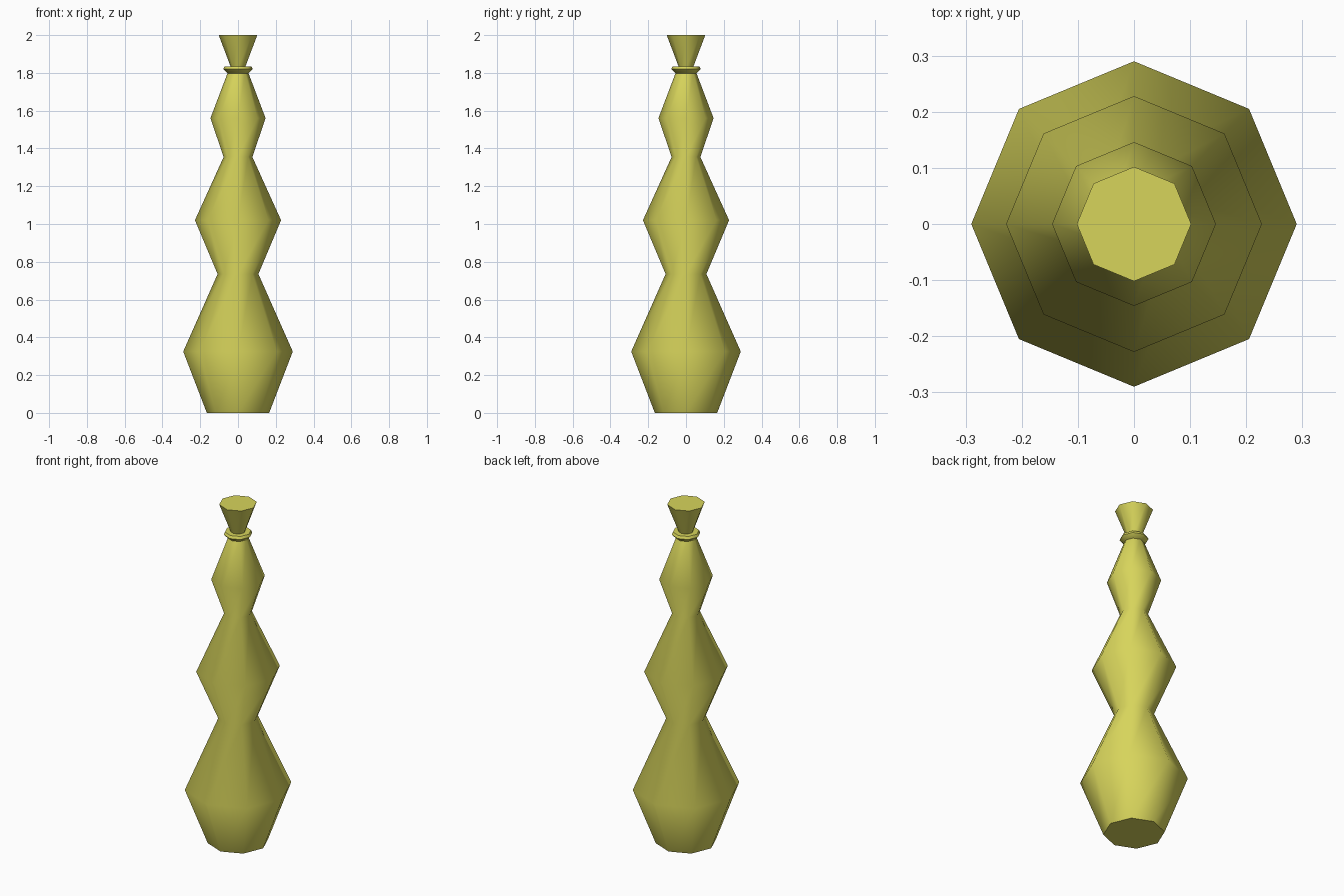
import bpy, bmesh, math

cube = bpy.data.objects.get("Cube")
if cube:
    bpy.data.objects.remove(cube, do_unlink=True)

SIDES = 8

# Olive-yellow glass
glass = bpy.data.materials.new("olive_yellow")
glass.use_nodes = True
colour = (0.68, 0.66, 0.105, 1)
glass.diffuse_color = colour
bsdf = glass.node_tree.nodes["Principled BSDF"]
bsdf.inputs["Base Color"].default_value = colour


def lathe(name, profile):
    """Turn (radius, height) points into a capped eight-sided solid."""
    bm = bmesh.new()
    rings = []
    for r, z in profile:
        angles = [2 * math.pi * i / SIDES for i in range(SIDES)]
        rings.append([bm.verts.new((r * math.cos(a), r * math.sin(a), z)) for a in angles])
    for low, high in zip(rings, rings[1:]):
        for i in range(SIDES):
            j = (i + 1) % SIDES
            bm.faces.new((low[i], low[j], high[j], high[i]))
    bm.faces.new(rings[0][::-1])
    bm.faces.new(rings[-1])
    mesh = bpy.data.meshes.new(name)
    bm.to_mesh(mesh)
    bm.free()
    mesh.materials.append(glass)
    obj = bpy.data.objects.new(name, mesh)
    bpy.context.collection.objects.link(obj)
    bpy.ops.object.select_all(action="DESELECT")
    obj.select_set(True)
    bpy.context.view_layer.objects.active = obj
    bpy.ops.object.shade_smooth_by_angle(angle=math.radians(60))
    return obj


# Three stacked bulbs, tapering to the neck
lathe("bottle_body", [(0.165, 0), (0.29, 0.325), (0.108, 0.735), (0.228, 1.02),
                      (0.076, 1.355), (0.146, 1.56), (0.053, 1.805)])

# Flared lip around the neck
lathe("neck_ring", [(0.056, 1.798), (0.078, 1.82), (0.071, 1.835)])

# Flared stopper
lathe("stopper", [(0.036, 1.825), (0.102, 2)])
